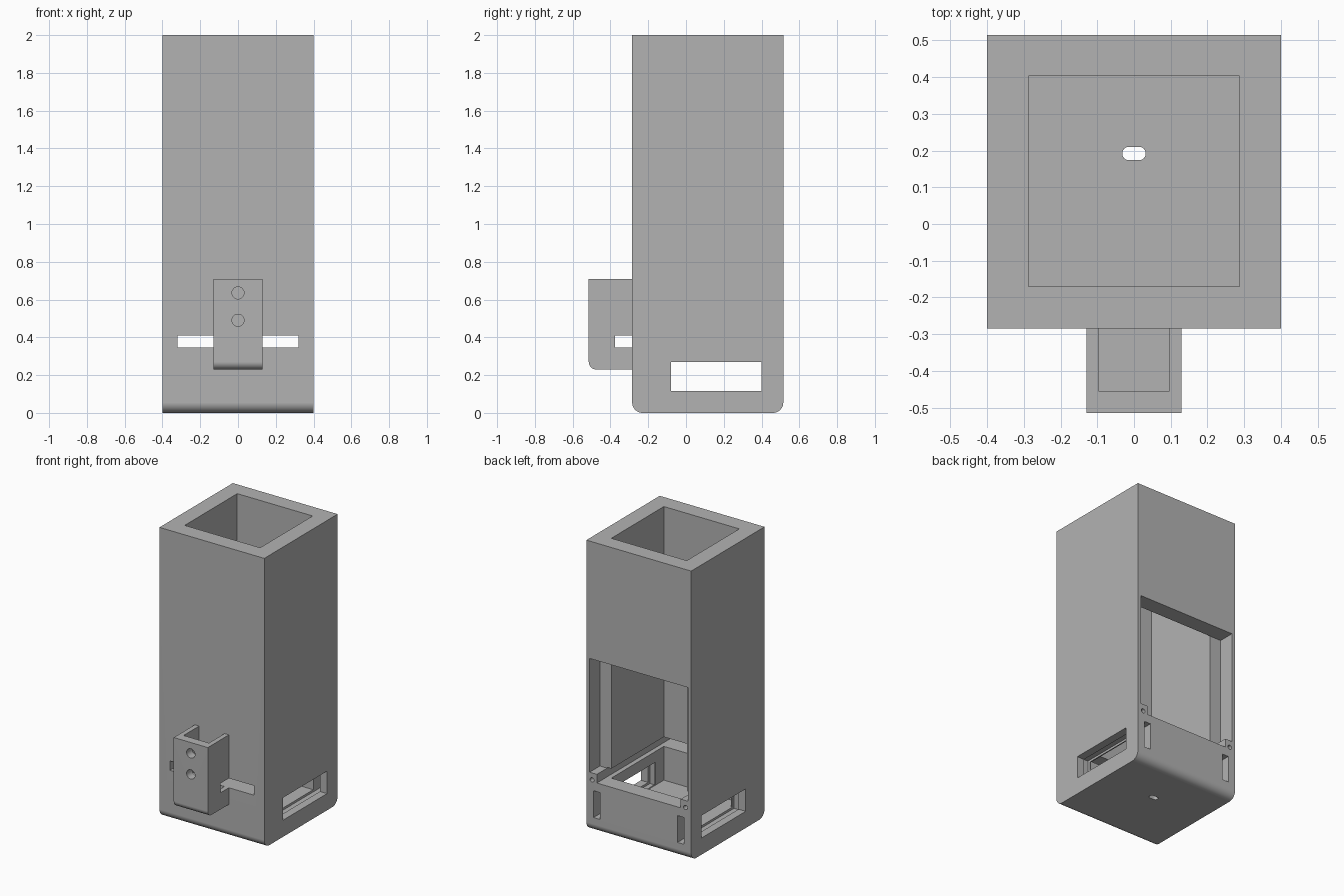
import bpy
import bmesh
import math
from mathutils import Matrix, Vector

old = bpy.data.objects.get("Cube")
if old:
    bpy.data.objects.remove(old, do_unlink=True)

grey = bpy.data.materials.new("plain grey")
grey.use_nodes = True
grey.diffuse_color = (0.45, 0.45, 0.45, 1)
grey.node_tree.nodes["Principled BSDF"].inputs["Base Color"].default_value = grey.diffuse_color


def add_object(name, bm):
    mesh = bpy.data.meshes.new(name)
    bm.to_mesh(mesh)
    bm.free()
    mesh.materials.append(grey)
    obj = bpy.data.objects.new(name, mesh)
    bpy.context.collection.objects.link(obj)
    return obj


def box(name, x, y, z, round_edges=None, radius=0, segments=10):
    """Box from three (low, high) ranges; round_edges picks edges by midpoint."""
    bm = bmesh.new()
    bmesh.ops.create_cube(bm, size=1)
    for v in bm.verts:
        v.co = Vector(r[0] if c < 0 else r[1] for c, r in zip(v.co, (x, y, z)))
    if round_edges:
        picked = [e for e in bm.edges if round_edges((e.verts[0].co + e.verts[1].co) / 2)]
        bmesh.ops.bevel(bm, geom=picked, offset=radius, segments=segments,
                        profile=0.5, affect='EDGES')
    return add_object(name, bm)


def bore(name, x, z, radius, y):
    """Cylinder along y."""
    bm = bmesh.new()
    turn = Matrix.Translation((x, sum(y) / 2, z)) @ Matrix.Rotation(math.pi / 2, 4, 'X')
    bmesh.ops.create_cone(bm, cap_ends=True, segments=32, radius1=radius,
                          radius2=radius, depth=y[1] - y[0], matrix=turn)
    return add_object(name, bm)


def select(obj):
    bpy.ops.object.select_all(action='DESELECT')
    obj.select_set(True)
    bpy.context.view_layer.objects.active = obj


def cut(target, cutter):
    """Subtract the cutter from the target and discard it."""
    mod = target.modifiers.new("cut", 'BOOLEAN')
    mod.operation = 'DIFFERENCE'
    mod.solver = 'EXACT'
    mod.object = cutter
    select(target)
    bpy.ops.object.modifier_apply(modifier=mod.name)
    bpy.data.objects.remove(cutter, do_unlink=True)


def tray_slot():
    return box("tray_slot", (-0.32, 0.32), (-0.375, 0.6), (0.345, 0.41))


FRONT, BACK = -0.285, 0.515

# Hollow tower with rounded front and back bottom edges
tower = box("tower", (-0.4, 0.4), (FRONT, BACK), (0, 2),
            lambda m: m.z < 0.01 and abs(m.x) < 0.01, 0.055)
cut(tower, box("shaft", (-0.288, 0.288), (-0.17, 0.403), (0.112, 2.1)))
cut(tower, box("rear_opening", (-0.375, 0.375), (0.403, 0.6), (0.405, 1.19)))
cut(tower, tray_slot())

# Side windows
cut(tower, box("side_window", (-0.5, 0.5), (-0.08, 0.4), (0.115, 0.27)))

# Card grooves and screw holes at both rear corners
for s in (-1, 1):
    cut(tower, box("card_groove", sorted((s * 0.296, s * 0.345)), (-0.1, 0.6), (0.1, 0.285)))
    cut(tower, bore("screw_hole", s * 0.357, 0.357, 0.015, (0.42, 0.6)))

# Oval cable hole through the floor
cut(tower, box("cable_hole", (-0.032, 0.032), (0.174, 0.21), (-0.1, 0.2),
               lambda m: abs(m.z - 0.05) < 0.01, 0.0175, 6))

# Front holder: open-topped pocket with two round holes
holder = box("front_holder", (-0.13, 0.13), (-0.515, FRONT), (0.23, 0.71),
             lambda m: m.z < 0.24 and m.y < -0.5, 0.04)
cut(holder, box("pocket", (-0.097, 0.097), (-0.455, -0.2), (0.29, 0.8)))
cut(holder, tray_slot())
for z in (0.49, 0.635):
    cut(holder, bore("holder_hole", 0, z, 0.032, (-0.6, -0.4)))

# Smooth rounded edges, keep the flat faces flat
for part in (tower, holder):
    select(part)
    bpy.ops.object.shade_smooth_by_angle(angle=math.radians(30))
    weighted = part.modifiers.new("flat_faces", 'WEIGHTED_NORMAL')
    weighted.keep_sharp = True
